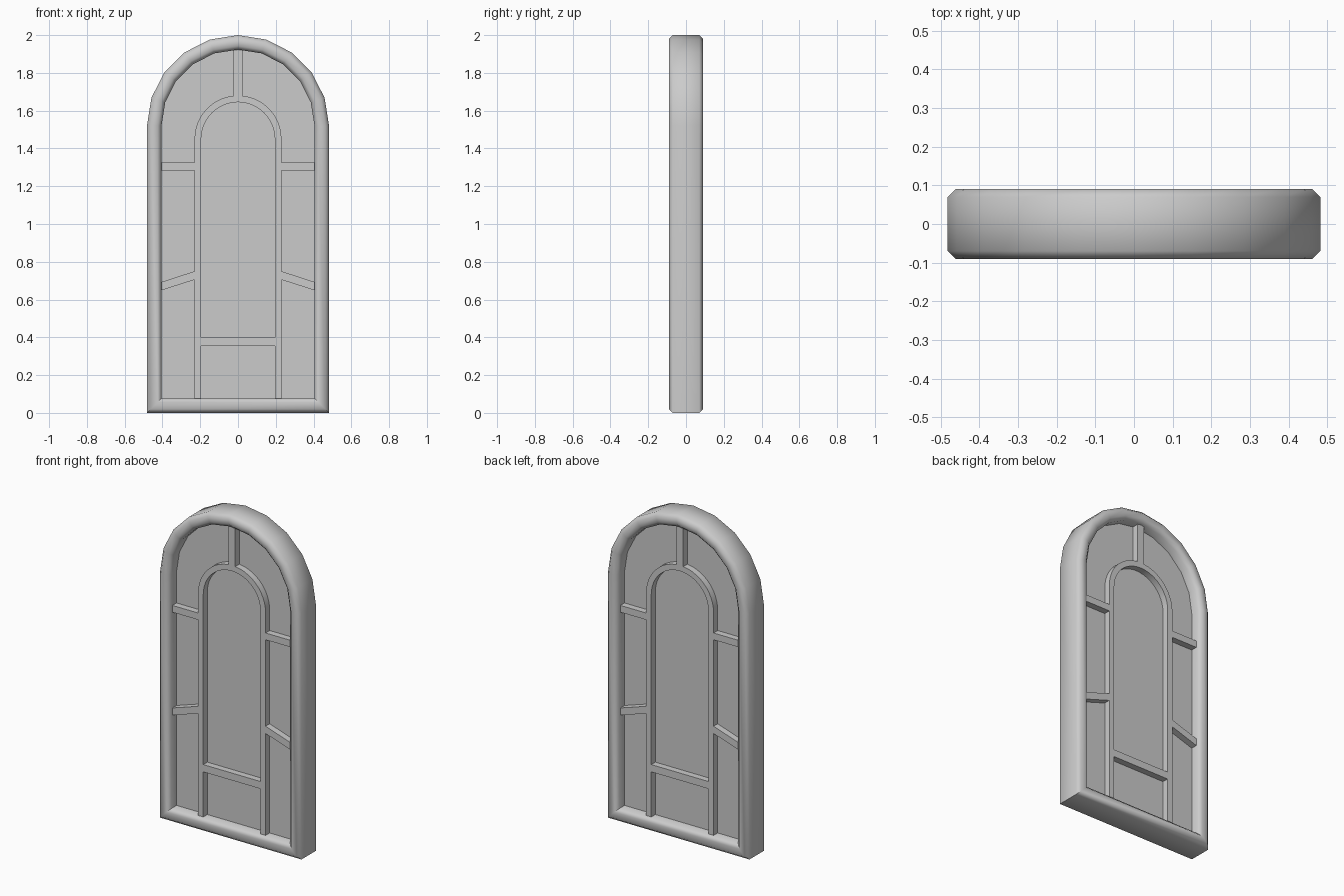
import bpy, bmesh, math

if "Cube" in bpy.data.objects:
    bpy.data.objects.remove(bpy.data.objects["Cube"])

SPRING = 1.52      # height where the outer arch starts
HALF_W = 0.482     # outer half width
FRAME_W = 0.077    # frame width
DEPTH = 0.09       # frame half depth
BEVEL = 0.02


def arch(half_w, bottom, spring, steps, rise=None):
    """Arched outline in XZ, from bottom right over the top to bottom left."""
    rise = rise or half_w
    pts = [(half_w, bottom)]
    for i in range(steps + 1):
        a = math.pi * i / steps
        pts.append((half_w * math.cos(a), spring + rise * math.sin(a)))
    return pts + [(-half_w, bottom)]


def finish(name, bm, smooth=0):
    bmesh.ops.recalc_face_normals(bm, faces=bm.faces[:])
    mesh = bpy.data.meshes.new(name)
    bm.to_mesh(mesh)
    bm.free()
    obj = bpy.data.objects.new(name, mesh)
    bpy.context.collection.objects.link(obj)
    if smooth:
        bpy.ops.object.select_all(action='DESELECT')
        obj.select_set(True)
        bpy.context.view_layer.objects.active = obj
        bpy.ops.object.shade_smooth_by_angle(angle=math.radians(smooth))
    return obj


def prism(name, pts, half_depth, smooth=0):
    """Extrude an XZ outline symmetrically along y."""
    bm = bmesh.new()
    front = [bm.verts.new((x, -half_depth, z)) for x, z in pts]
    back = [bm.verts.new((x, half_depth, z)) for x, z in pts]
    bm.faces.new(front)
    bm.faces.new(back[::-1])
    n = len(pts)
    for i in range(n):
        j = (i + 1) % n
        bm.faces.new((front[i], front[j], back[j], back[i]))
    return finish(name, bm, smooth)


# outer frame: chamfered rectangular section swept round the arch
section = [(0, -DEPTH + BEVEL), (BEVEL, -DEPTH),
           (FRAME_W - BEVEL, -DEPTH), (FRAME_W, -DEPTH + BEVEL)]
section += [(d, -y) for d, y in reversed(section)]
bm = bmesh.new()
rings = []
for d, y in section:
    outline = arch(HALF_W - d, d, SPRING, 10, 2 - SPRING - d)
    rings.append([bm.verts.new((x, y, z)) for x, z in outline])
for k, a in enumerate(rings):
    b = rings[(k + 1) % len(rings)]
    for i in range(len(a)):
        j = (i + 1) % len(a)
        bm.faces.new((a[i], a[j], b[j], b[i]))
finish("frame", bm, 50)

# recessed pane
prism("pane", arch(0.41, 0.07, SPRING, 10), 0.02)

# glazing bars, standing proud on both sides of the pane
BAR = 0.06
inner_arch = arch(0.23, 0.075, 1.45, 24) + arch(0.195, 0.075, 1.45, 24)[::-1]
prism("inner_arch_bar", inner_arch, BAR, 30)
prism("top_bar", [(-0.023, 1.678), (0.023, 1.678), (0.023, 1.925), (-0.023, 1.925)], BAR)
prism("lower_cross_bar", [(-0.195, 0.355), (0.195, 0.355), (0.195, 0.4), (-0.195, 0.4)], BAR)
for side, s in (("left", -1), ("right", 1)):
    prism(side + "_level_bar",
          [(s * 0.23, 1.283), (s * 0.408, 1.283), (s * 0.408, 1.325), (s * 0.23, 1.325)], BAR)
    prism(side + "_slanted_bar",
          [(s * 0.23, 0.705), (s * 0.408, 0.648), (s * 0.408, 0.692), (s * 0.23, 0.75)], BAR)
